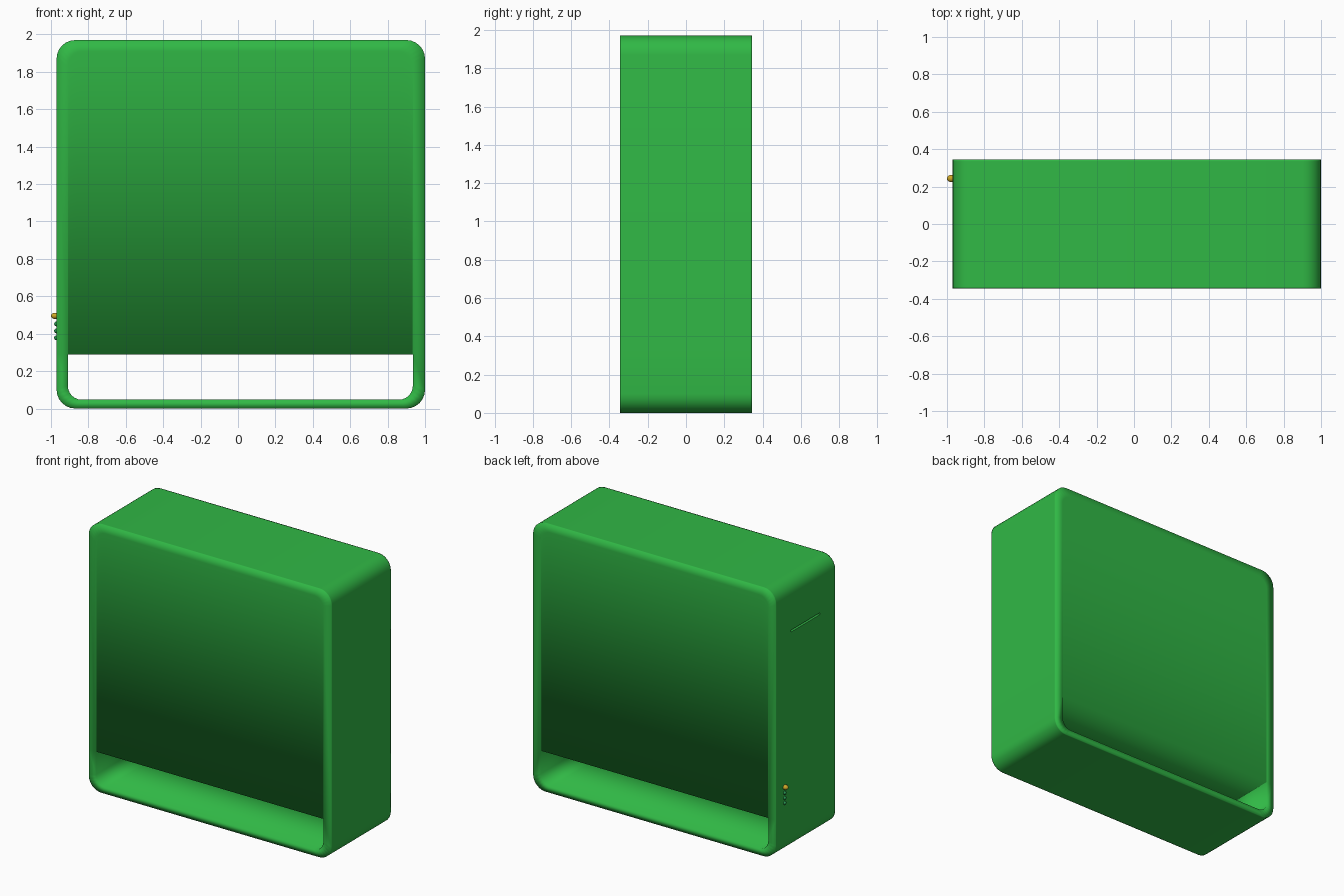
import bpy, bmesh, math

if "Cube" in bpy.data.objects:
    bpy.data.objects.remove(bpy.data.objects["Cube"])

HALF_DEPTH = 0.345
SLOT_TOP = 0.29


def material(name, color):
    m = bpy.data.materials.new(name)
    m.diffuse_color = (*color, 1)
    m.use_nodes = True
    m.node_tree.nodes["Principled BSDF"].inputs["Base Color"].default_value = m.diffuse_color
    return m


green = material("green_plastic", (0.03, 0.48, 0.06))
gold = material("gold_button", (0.60, 0.38, 0.02))
dark_green = material("indicator_green", (0.02, 0.30, 0.08))


def rounded_loop(x0, x1, z0, z1, r, n=6):
    """Rounded rectangle in XZ, counter-clockwise from the bottom left corner,
    with an extra point at slot height on each side."""
    pts = []
    for k, (cx, cz) in enumerate([(x0 + r, z0 + r), (x1 - r, z0 + r),
                                  (x1 - r, z1 - r), (x0 + r, z1 - r)]):
        for i in range(n + 1):
            a = math.pi + k * math.pi / 2 + i * math.pi / 2 / n
            pts.append((cx + r * math.cos(a), cz + r * math.sin(a)))
        if k == 1:
            pts.append((x1, SLOT_TOP))
    pts.append((x0, SLOT_TOP))
    return pts


# Body: rounded block with a through slot at the bottom
N = 6
outer = rounded_loop(-0.97, 1.0, 0.0, 1.97, 0.10, N)
inner = rounded_loop(-0.91, 0.935, 0.047, 1.91, 0.075, N)
count = len(outer)
right_i, left_i = 2 * (N + 1), count - 1      # slot-height points
bm = bmesh.new()


def layer(pts, y):
    return [bm.verts.new((x, y, z)) for x, z in pts]


def bridge(a, b, closed=True):
    for i in range(len(a) if closed else len(a) - 1):
        j = (i + 1) % len(a)
        bm.faces.new((a[i], a[j], b[j], b[i]))


rings, mouths = [], []
for s in (-1, 1):
    out = layer(outer, s * HALF_DEPTH)
    sup = layer(outer, s * (HALF_DEPTH - 0.01))
    inn = layer(inner, s * HALF_DEPTH)
    bridge(out, sup)
    bridge(out, inn)
    # panel in vertical strips from the top arc down to the slot edge
    top = inn[right_i + 1:left_i]
    low = [inn[right_i]]
    low += layer([(v.co.x, SLOT_TOP) for v in top[1:-1]], s * HALF_DEPTH)
    low += [inn[left_i]]
    bridge(top, low, closed=False)
    rings.append(sup)
    mouths.append(inn[:right_i] + low)
bridge(*rings)
bridge(*mouths)
bmesh.ops.recalc_face_normals(bm, faces=bm.faces)
for f in bm.faces:
    f.smooth = True
mesh = bpy.data.meshes.new("body")
bm.to_mesh(mesh)
bm.free()
body = bpy.data.objects.new("body", mesh)
bpy.context.collection.objects.link(body)
mesh.materials.append(green)

# Narrow card slit in the left side
bpy.ops.mesh.primitive_cube_add(size=1, location=(-0.97, 0, 1.61))
cutter = bpy.context.object
cutter.name = "slit_cutter"
cutter.scale = (0.06, 0.34, 0.014)
cutter.data.materials.append(green)
cutter.hide_render = True
cutter.hide_set(True)
cut = body.modifiers.new("card_slit", "BOOLEAN")
cut.operation = "DIFFERENCE"
cut.solver = "EXACT"
cut.object = cutter


# Button and indicator lights on the left side
def dome(name, x, z, size, mat):
    bpy.ops.mesh.primitive_uv_sphere_add(segments=20, ring_count=12, radius=1,
                                         location=(x, 0.243, z))
    o = bpy.context.object
    o.name = name
    o.scale = size
    o.data.materials.append(mat)
    bpy.ops.object.shade_smooth()


dome("power_button", -0.977, 0.495, (0.023, 0.019, 0.017), gold)
for i in range(3):
    dome(f"indicator_light_{i + 1}", -0.97, 0.452 - 0.037 * i,
         (0.013, 0.014, 0.013), dark_green)
